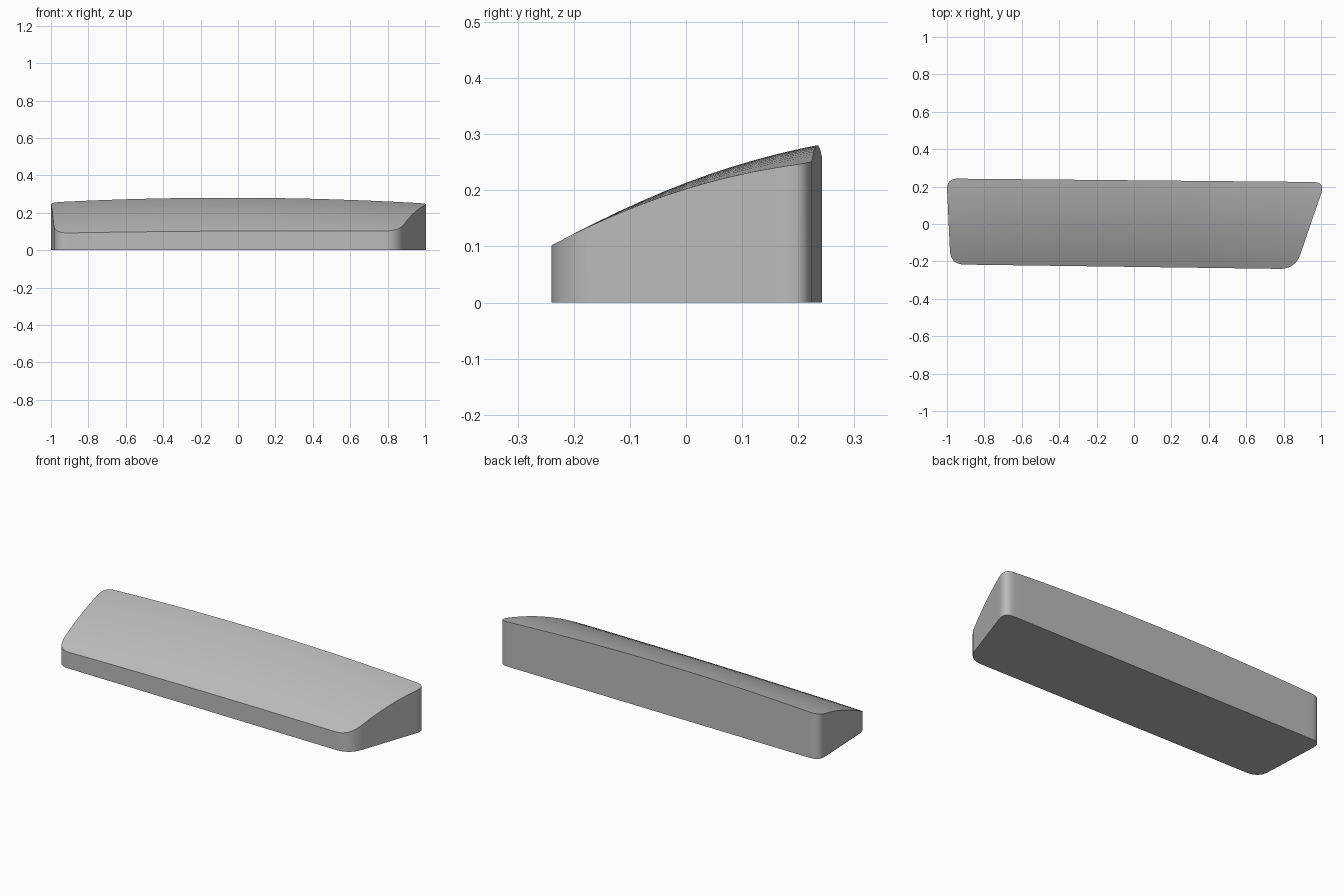
import bpy
import bmesh
import math
from mathutils import Vector

if "Cube" in bpy.data.objects:
    bpy.data.objects.remove(bpy.data.objects["Cube"], do_unlink=True)

# Plain grey material
grey = bpy.data.materials.new("plain grey")
grey.use_nodes = True
colour = (0.5, 0.5, 0.5, 1)
grey.diffuse_color = colour
grey.node_tree.nodes["Principled BSDF"].inputs["Base Color"].default_value = colour


def top_height(x, y):
    """Domed slope rising to the back, dropping towards both ends."""
    slope = 0.213 + 0.386 * y - 0.42 * y * y
    ends = 0.0055 * x - 0.0175 * x * x
    twist = (-0.029 * x - 0.044 * x * x) * y
    return slope + ends + twist


def rounded_outline(corners, steps=10):
    """Outline through corners given as (x, y, rounding length)."""
    points = []
    for i, (x, y, size) in enumerate(corners):
        corner = Vector((x, y, 0))
        before = Vector((*corners[i - 1][:2], 0))
        after = Vector((*corners[(i + 1) % len(corners)][:2], 0))
        start = corner + (before - corner).normalized() * size
        end = corner + (after - corner).normalized() * size
        for s in range(steps + 1):
            t = s / steps
            points.append(start * (1 - t) ** 2 + corner * 2 * t * (1 - t) + end * t * t)
    return points


# Flat plan shape with one slanted end
bm = bmesh.new()
plan = [(-0.981, -0.216, 0.075), (0.862, -0.241, 0.085),
        (1.022, 0.224, 0.065), (-1.002, 0.243, 0.06)]
bm.faces.new([bm.verts.new(p) for p in rounded_outline(plan)])

# Slice the plan so the top can curve
cuts = [(Vector((i / 10, 0, 0)), Vector((1, 0, 0))) for i in range(-9, 10)]
cuts += [(Vector((0, i * 0.04, 0)), Vector((0, 1, 0))) for i in range(-5, 6)]
for point, normal in cuts:
    bmesh.ops.bisect_plane(bm, geom=bm.verts[:] + bm.edges[:] + bm.faces[:],
                           plane_co=point, plane_no=normal, dist=0.0005)

# Raise the top and shape it
raised = bmesh.ops.extrude_face_region(bm, geom=bm.faces[:], use_keep_orig=True)["geom"]
for v in (g for g in raised if isinstance(g, bmesh.types.BMVert)):
    v.co.z = top_height(v.co.x, v.co.y)
top_faces = [g for g in raised if isinstance(g, bmesh.types.BMFace)]
bmesh.ops.triangulate(bm, faces=top_faces)
bmesh.ops.recalc_face_normals(bm, faces=bm.faces[:])

mesh = bpy.data.meshes.new("sloped_key_body")
bm.to_mesh(mesh)
bm.free()
mesh.materials.append(grey)
body = bpy.data.objects.new("sloped_key_body", mesh)
bpy.context.collection.objects.link(body)

# Smooth the curves, keep the rims sharp
bpy.context.view_layer.objects.active = body
body.select_set(True)
bpy.ops.object.shade_smooth_by_angle(angle=math.radians(30))
